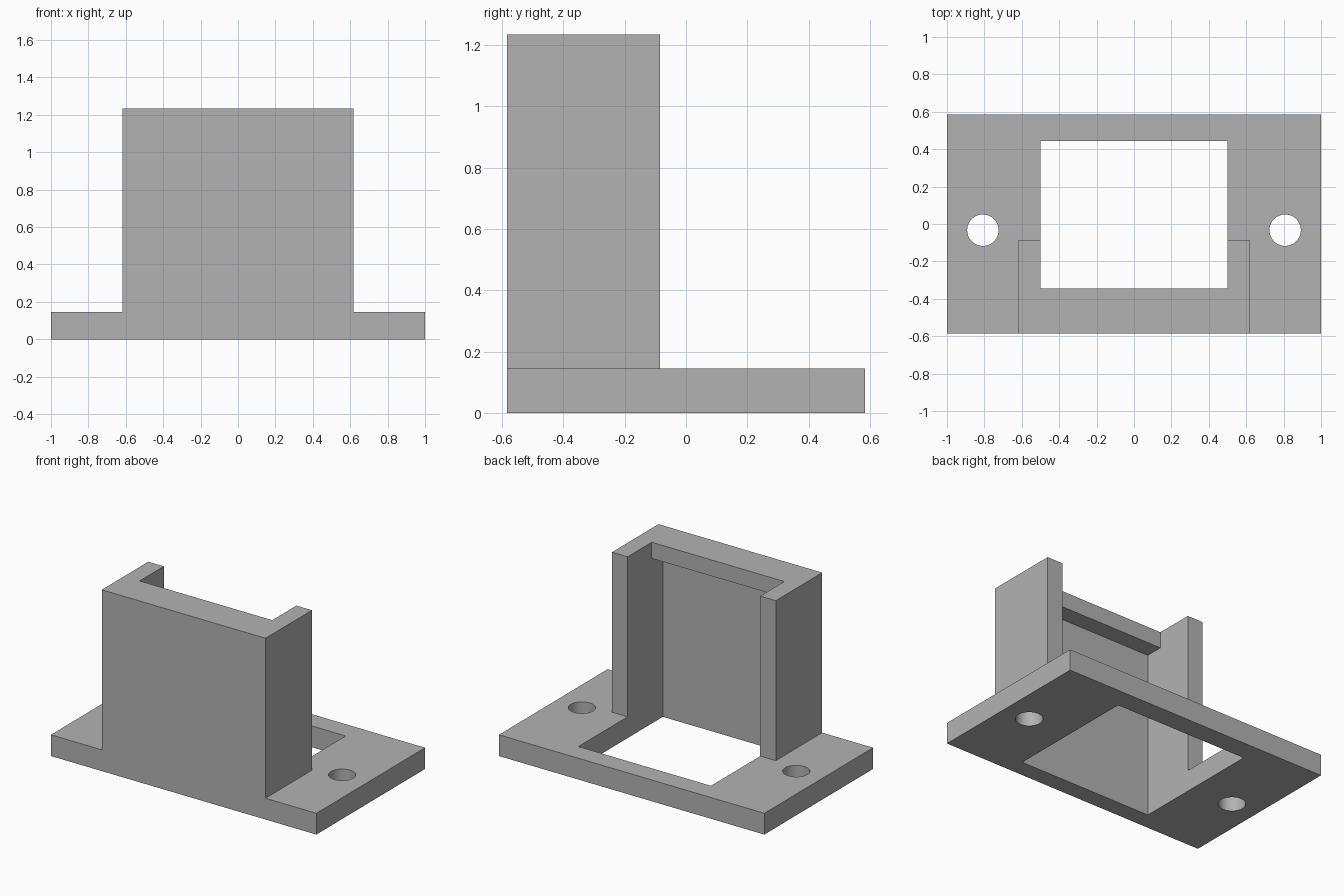
import bpy, bmesh, math
from mathutils import Vector

cube = bpy.data.objects.get("Cube")
if cube:
    bpy.data.objects.remove(cube, do_unlink=True)

grey = bpy.data.materials.new("plain grey")
grey.use_nodes = True
colour = (0.45, 0.45, 0.45, 1)
grey.diffuse_color = colour
grey.node_tree.nodes["Principled BSDF"].inputs["Base Color"].default_value = colour


def prism(name, points, offset):
    """Extrude a closed outline of 3D points along the offset."""
    bm = bmesh.new()
    face = bm.faces.new([bm.verts.new(p) for p in points])
    ext = bmesh.ops.extrude_face_region(bm, geom=[face], use_keep_orig=True)
    moved = [g for g in ext["geom"] if isinstance(g, bmesh.types.BMVert)]
    bmesh.ops.translate(bm, verts=moved, vec=Vector(offset))
    bmesh.ops.recalc_face_normals(bm, faces=bm.faces)
    mesh = bpy.data.meshes.new(name)
    bm.to_mesh(mesh)
    bm.free()
    mesh.materials.append(grey)
    obj = bpy.data.objects.new(name, mesh)
    bpy.context.collection.objects.link(obj)
    return obj


# Main dimensions
half_depth, plate_top, top = 0.585, 0.145, 1.235
tower_x, tower_back = 0.617, -0.085
opening_x, opening_back = 0.5, 0.445
wall_inner, lip_inner, lip_bottom = -0.465, -0.345, 1.125
hole_x, hole_y, hole_r = 0.808, -0.033, 0.084

# Flanged bracket: stepped front outline pushed through the full depth
half = [(1, 0), (1, plate_top), (tower_x, plate_top), (tower_x, top)]
outline = half + [(-x, z) for x, z in reversed(half)]
bracket = prism("bracket", [(x, -half_depth, z) for x, z in outline],
                (0, 2 * half_depth, 0))

# Space behind the tower, above the plate
rear = [(tower_back, plate_top), (1, plate_top), (1, 2), (tower_back, 2)]
cutters = [prism("rear_cutter", [(-1.5, y, z) for y, z in rear], (3, 0, 0))]

# Stepped opening that leaves a lip along the top of the front wall
step = [(opening_back, -0.2), (wall_inner, -0.2), (wall_inner, lip_bottom),
        (lip_inner, lip_bottom), (lip_inner, 1.5), (opening_back, 1.5)]
cutters.append(prism("opening_cutter", [(-opening_x, y, z) for y, z in step],
                     (2 * opening_x, 0, 0)))

# Screw holes on both flanges
for side, sign in (("left", 1), ("right", -1)):
    angles = [math.tau * i / 48 for i in range(48)]
    ring = [(sign * hole_x + hole_r * math.cos(a), hole_y + hole_r * math.sin(a), -0.2)
            for a in angles]
    cutters.append(prism(side + "_hole_cutter", ring, (0, 0, 0.6)))

for cutter in cutters:
    cutter.hide_render = True
    mod = bracket.modifiers.new(cutter.name, "BOOLEAN")
    mod.operation = "DIFFERENCE"
    mod.solver = "EXACT"
    mod.object = cutter

# Bake the cuts and drop the cutters
bpy.context.view_layer.update()
graph = bpy.context.evaluated_depsgraph_get()
baked = bpy.data.meshes.new_from_object(bracket.evaluated_get(graph))
bracket.modifiers.clear()
bracket.data = baked
for cutter in cutters:
    bpy.data.objects.remove(cutter, do_unlink=True)

# Smooth hole walls, sharp corners elsewhere
for obj in bpy.context.selected_objects:
    obj.select_set(False)
bracket.select_set(True)
bpy.context.view_layer.objects.active = bracket
bpy.ops.object.shade_smooth_by_angle(angle=math.radians(30))
